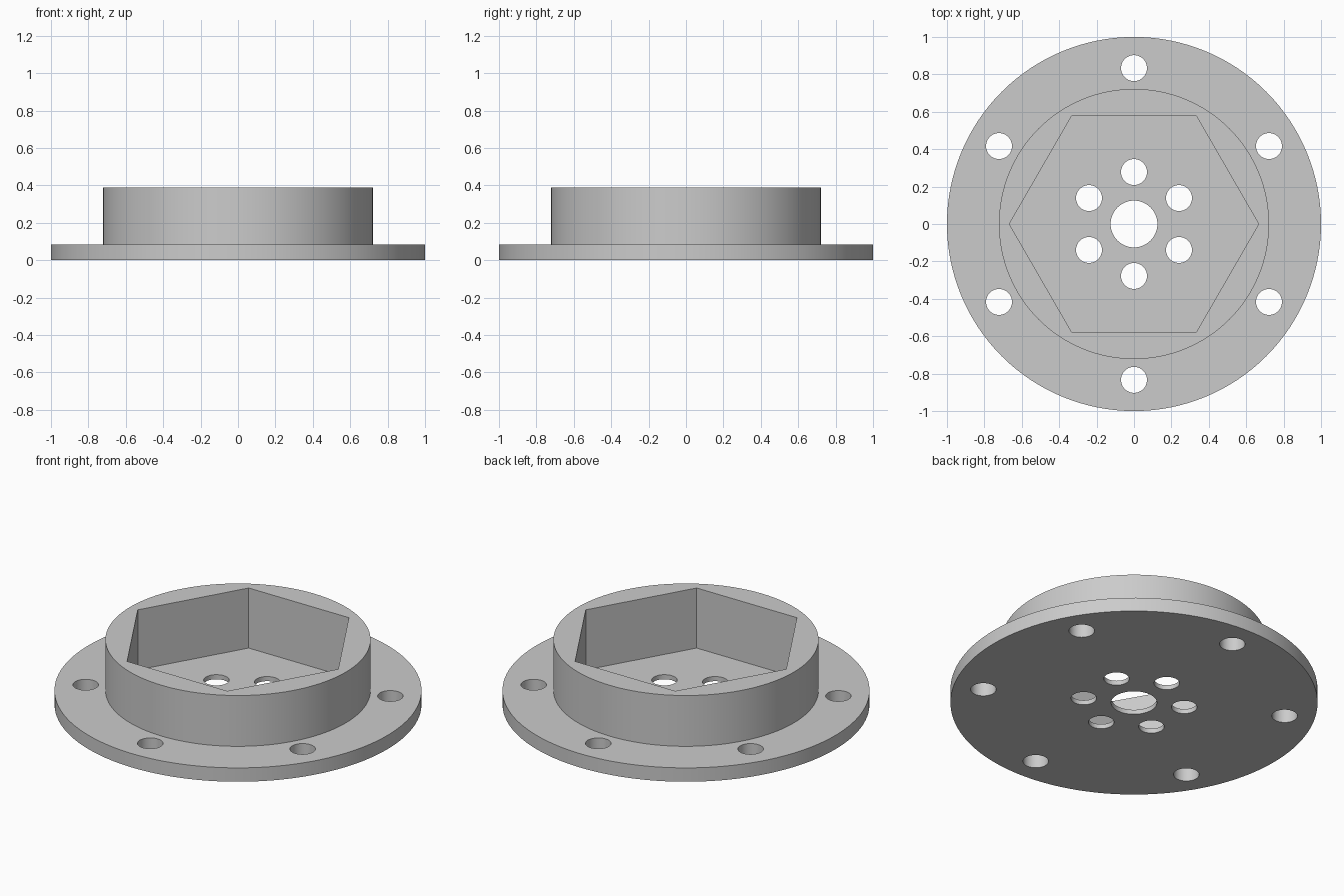
import bpy
import bmesh
from math import cos, sin, radians
from mathutils import Matrix

cube = bpy.data.objects.get("Cube")
if cube:
    bpy.data.objects.remove(cube, do_unlink=True)

UNIT = 1 / 36          # flange radius is 36 units
FLANGE_R, COLLAR_R, HEX_R = 36, 26, 24
FLANGE_H, TOTAL_H, FLOOR_H = 3, 14, 1
SIDES = 128

grey = bpy.data.materials.new("plain grey")
grey.use_nodes = True
colour = (0.6, 0.6, 0.6, 1)
grey.diffuse_color = colour
grey.node_tree.nodes["Principled BSDF"].inputs["Base Color"].default_value = colour


def make_object(name, bm):
    bmesh.ops.scale(bm, vec=(UNIT, UNIT, UNIT), verts=bm.verts)
    bmesh.ops.recalc_face_normals(bm, faces=bm.faces)
    mesh = bpy.data.meshes.new(name)
    bm.to_mesh(mesh)
    bm.free()
    obj = bpy.data.objects.new(name, mesh)
    bpy.context.collection.objects.link(obj)
    mesh.materials.append(grey)
    return obj


def add_prism(bm, radius, low, high, sides, x=0, y=0):
    bmesh.ops.create_cone(
        bm, cap_ends=True, segments=sides, radius1=radius, radius2=radius,
        depth=high - low, matrix=Matrix.Translation((x, y, (low + high) / 2)))


def cut(target, cutter):
    cutter.hide_render = True
    mod = target.modifiers.new(cutter.name, 'BOOLEAN')
    mod.operation = 'DIFFERENCE'
    mod.solver = 'EXACT'
    mod.object = cutter
    bpy.ops.object.modifier_apply(modifier=mod.name)
    bpy.data.objects.remove(cutter, do_unlink=True)


# Flange and collar as one stepped turning
bm = bmesh.new()
rings = []
for radius, z in ((FLANGE_R, 0), (FLANGE_R, FLANGE_H),
                  (COLLAR_R, FLANGE_H), (COLLAR_R, TOTAL_H)):
    angles = [radians(360 * i / SIDES) for i in range(SIDES)]
    rings.append([bm.verts.new((radius * cos(a), radius * sin(a), z)) for a in angles])
for lower, upper in zip(rings, rings[1:]):
    for i in range(SIDES):
        j = (i + 1) % SIDES
        bm.faces.new((lower[i], lower[j], upper[j], upper[i]))
bm.faces.new(rings[0])
bm.faces.new(rings[-1])
hub = make_object("flanged_hub", bm)
bpy.context.view_layer.objects.active = hub
hub.select_set(True)

# Hexagonal socket with corners on the x axis
bm = bmesh.new()
corners = [(HEX_R * cos(radians(60 * k)), HEX_R * sin(radians(60 * k))) for k in range(6)]
base = bm.faces.new([bm.verts.new((x, y, FLOOR_H)) for x, y in corners])
wall = bmesh.ops.extrude_face_region(bm, geom=[base])
top = [v for v in wall["geom"] if isinstance(v, bmesh.types.BMVert)]
bmesh.ops.translate(bm, vec=(0, 0, TOTAL_H), verts=top)
if not base.is_valid or len(bm.faces) < 8:
    bmesh.ops.holes_fill(bm, edges=bm.edges)
cut(hub, make_object("socket_cutter", bm))

# Centre bore, inner bolt circle and outer bolt circle
bm = bmesh.new()
add_prism(bm, 4.5, -2, 6, 64)
for circle_r in (10, 30):
    for k in range(6):
        a = radians(30 + 60 * k)
        add_prism(bm, 2.5, -2, 6, 48, circle_r * cos(a), circle_r * sin(a))
cut(hub, make_object("hole_cutter", bm))

bpy.ops.object.shade_smooth_by_angle(angle=radians(30))
